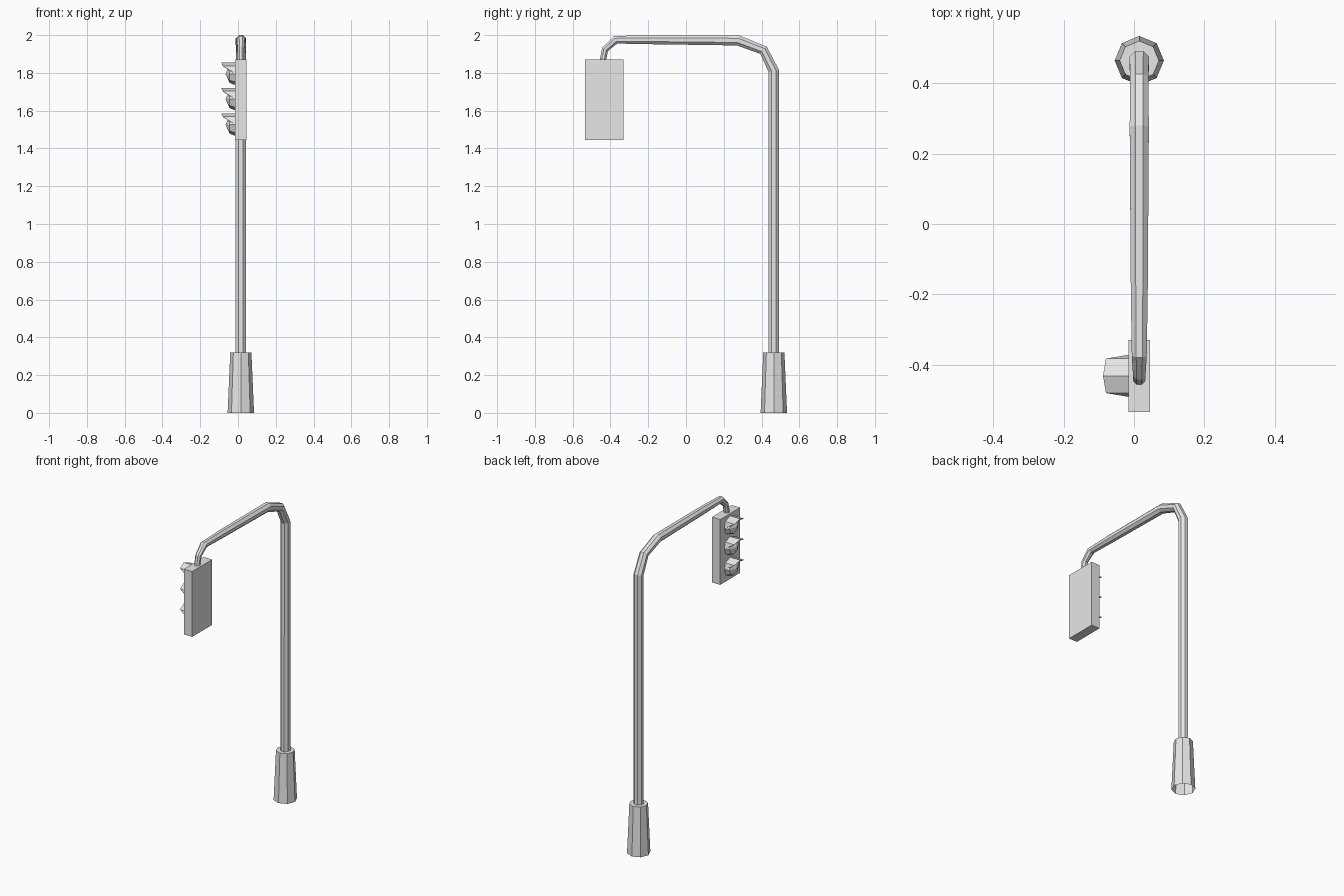
import bpy, bmesh, math
from mathutils import Vector

cube = bpy.data.objects.get("Cube")
if cube:
    bpy.data.objects.remove(cube, do_unlink=True)

grey = bpy.data.materials.new("plain_grey")
grey.use_nodes = True
grey.diffuse_color = (0.8, 0.8, 0.8, 1)
grey.node_tree.nodes["Principled BSDF"].inputs["Base Color"].default_value = (0.8, 0.8, 0.8, 1)

CX = 0.015        # centre line of the pole
POLE_Y = 0.465
LAMP_Y = -0.432
SIDES = 8


def finish(name, bm, recalc=True):
    if recalc:
        bmesh.ops.recalc_face_normals(bm, faces=bm.faces)
    mesh = bpy.data.meshes.new(name)
    bm.to_mesh(mesh)
    bm.free()
    mesh.materials.append(grey)
    obj = bpy.data.objects.new(name, mesh)
    bpy.context.scene.collection.objects.link(obj)
    return obj


def bridge(bm, a, b):
    n = len(a)
    for i in range(n):
        j = (i + 1) % n
        bm.faces.new((a[i], a[j], b[j], b[i]))


# Flared foot, open underneath
bm = bmesh.new()
rings = []
for radius, z in ((0.07, 0), (0.056, 0.32)):
    rings.append([bm.verts.new((CX + radius * math.cos(i * math.tau / SIDES),
                                POLE_Y + radius * math.sin(i * math.tau / SIDES), z))
                  for i in range(SIDES)])
bridge(bm, *rings)
bm.faces.new(rings[1])
finish("foot", bm)

# Bent pole and arm: eight-sided tube swept along (y, z, radius)
path = [(POLE_Y, 0.31, 0.03), (POLE_Y, 1.81, 0.03), (0.41, 1.92, 0.028),
        (0.275, 1.972, 0.0295), (-0.2, 1.976, 0.026), (-0.372, 1.975, 0.023),
        (-0.428, 1.925, 0.019), (-0.442, 1.86, 0.018)]
points = [Vector((CX, y, z)) for y, z, r in path]
bm = bmesh.new()
rings = []
for k, p in enumerate(points):
    before = (p - points[max(k - 1, 0)]).normalized()
    after = (points[min(k + 1, len(points) - 1)] - p).normalized()
    tangent = (before + after).normalized()
    side = Vector((1, 0, 0))
    up = tangent.cross(side)
    r = path[k][2]
    ring = []
    for i in range(SIDES):
        a = (i + 0.5) * math.tau / SIDES
        ring.append(bm.verts.new(p + side * r * math.cos(a) + up * r * math.sin(a)))
    rings.append(ring)
for a, b in zip(rings, rings[1:]):
    bridge(bm, a, b)
bm.faces.new(rings[0])
bm.faces.new(rings[-1])
finish("pole_and_arm", bm)

# Signal box
bm = bmesh.new()
bmesh.ops.create_cube(bm, size=1)
for v in bm.verts:
    v.co = Vector((v.co.x * 0.06 + CX, v.co.y * 0.205 - 0.4325, v.co.z * 0.425 + 1.6575))
finish("signal_box", bm)


def lens(name, z):
    bm = bmesh.new()
    rings = []
    for radius, depth in ((0.06, 0), (0.048, 0.03)):
        rings.append([bm.verts.new((-0.014 - depth,
                                    LAMP_Y + radius * math.cos(i * math.tau / SIDES),
                                    z + radius * math.sin(i * math.tau / SIDES)))
                      for i in range(SIDES)])
    bridge(bm, *rings)
    tip = bm.verts.new((-0.066, LAMP_Y, z))
    for i in range(SIDES):
        bm.faces.new((rings[1][i], rings[1][(i + 1) % SIDES], tip))
    bm.faces.new(rings[0])
    finish(name, bm)


def visor(name, z):
    # Thin arched hood: sides run out to nothing at the box
    bm = bmesh.new()
    arch = [(-0.06, 0, -0.014), (-0.049, 0.042, -0.08), (0, 0.06, -0.088),
            (0.049, 0.042, -0.08), (0.06, 0, -0.014)]
    root = [bm.verts.new((-0.014, LAMP_Y + y, z + h)) for y, h, x in arch]
    rim = [bm.verts.new((x, LAMP_Y + y, z + h)) for y, h, x in arch[1:-1]]
    rim = [root[0]] + rim + [root[-1]]
    for i in range(4):
        corners = dict.fromkeys((root[i], root[i + 1], rim[i + 1], rim[i]))
        bm.faces.new(tuple(corners))
    obj = finish(name, bm)
    mod = obj.modifiers.new("thickness", "SOLIDIFY")
    mod.thickness = 0.002


for label, z in (("top", 1.795), ("middle", 1.661), ("bottom", 1.526)):
    lens(label + "_lens", z)
    visor(label + "_visor", z)
